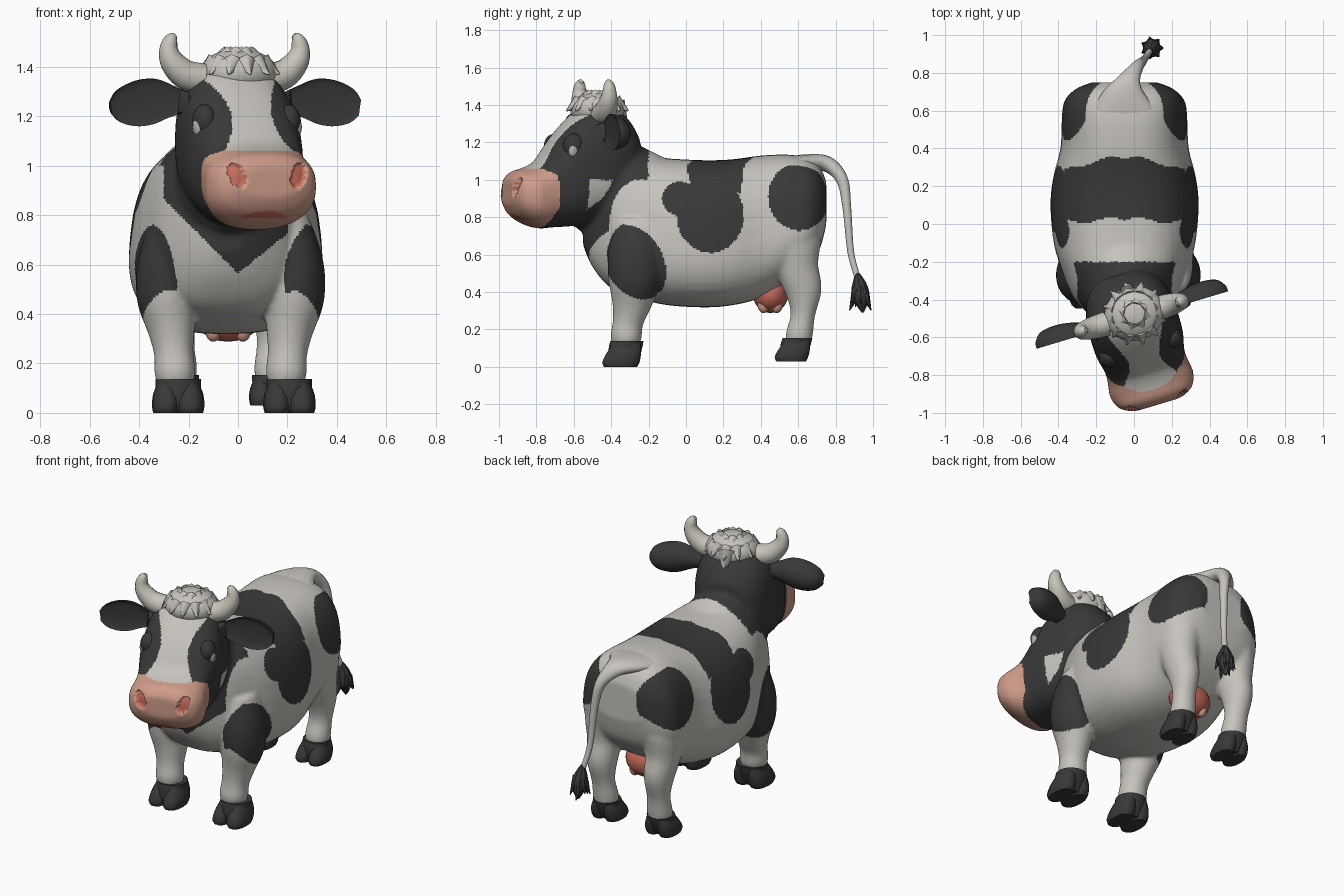
import bpy, bmesh
from math import sin, cos, pi, radians
from mathutils import Vector, Matrix

if "Cube" in bpy.data.objects:
    bpy.data.objects.remove(bpy.data.objects["Cube"])

X, Y, Z = Vector((1, 0, 0)), Vector((0, 1, 0)), Vector((0, 0, 1))
HEAD = Matrix.Translation((-.02, -.47, 0)) @ Matrix.Rotation(radians(16.7), 4, 'Z')
TO_HEAD = HEAD.inverted()
MID = -.05          # the body sits a little to one side


def material(name, r, g, b):
    m = bpy.data.materials.new(name)
    m.use_nodes = True
    m.diffuse_color = (r, g, b, 1)
    bsdf = next(n for n in m.node_tree.nodes if n.type == 'BSDF_PRINCIPLED')
    bsdf.inputs["Base Color"].default_value = (r, g, b, 1)
    bsdf.inputs["Roughness"].default_value = .8
    return m


WHITE = material("warm white hide", .57, .55, .51)
BLACK = material("black hide", .04, .04, .04)
PINK = material("pink muzzle", .62, .33, .25)
RED = material("red skin", .58, .15, .105)
HORN = material("horn cream", .57, .55, .49)
EYE = material("eye grey", .42, .43, .42)


def power(v, e):
    return abs(v) ** e * (1 if v > 0 else -1)


def smooth_rows(rows, k):
    """Catmull-Rom interpolation through the stations."""
    out = []
    for i in range(len(rows) - 1):
        quad = rows[max(i - 1, 0)], rows[i], rows[i + 1], rows[min(i + 2, len(rows) - 1)]
        for t in (j / k for j in range(k)):
            out.append([.5 * (2 * q + (r - p) * t + (2 * p - 5 * q + 4 * r - s) * t * t
                              + (3 * q - p - 3 * r + s) * t ** 3) for p, q, r, s in zip(*quad)])
    return out + [list(rows[-1])]


def loft(bm, rows, side=X, axis=None, seg=24, e=1, egg=0, k=4, m=Matrix()):
    """Closed tube through stations (x, y, z, half width, half height)."""
    rows = smooth_rows(rows, k)
    rings = []
    for i, row in enumerate(rows):
        c = Vector(row[:3])
        a = axis or (Vector(rows[min(i + 1, len(rows) - 1)][:3])
                     - Vector(rows[max(i - 1, 0)][:3])).normalized()
        s = (side - a * side.dot(a)).normalized()
        n = s.cross(a)
        ring = []
        for j in range(seg):
            u, v = power(cos(2 * pi * j / seg), e), power(sin(2 * pi * j / seg), e)
            p = c + s * (max(row[3], .002) * u * (1 - egg * v)) + n * (max(row[4], .002) * v)
            ring.append(bm.verts.new(m @ p))
        rings.append(ring)
    for a, b in zip(rings, rings[1:]):
        for j in range(seg):
            bm.faces.new((a[j], a[j - 1], b[j - 1], b[j]))
    bm.faces.new(rings[0])
    bm.faces.new(rings[-1])


def ball(bm, pos, size, m=Matrix()):
    bmesh.ops.create_uvsphere(bm, u_segments=20, v_segments=12, radius=1,
                              matrix=m @ Matrix.Translation(pos) @ Matrix.Diagonal((*size, 1)))


def spike(bm, base, direction, length, radius, m=Matrix()):
    d = Vector(direction).normalized()
    turn = d.to_track_quat('Z', 'Y').to_matrix().to_4x4()
    bmesh.ops.create_cone(bm, cap_ends=True, segments=6, radius1=radius, radius2=radius * .1, depth=length,
                          matrix=m @ Matrix.Translation(Vector(base) + d * length / 2) @ turn)


def finish(name, bm, mats, angle=40):
    bmesh.ops.recalc_face_normals(bm, faces=bm.faces[:])
    me = bpy.data.meshes.new(name)
    bm.to_mesh(me)
    bm.free()
    for mt in mats:
        me.materials.append(mt)
    me.shade_smooth()
    me.set_sharp_from_angle(angle=radians(angle))
    ob = bpy.data.objects.new(name, me)
    bpy.context.scene.collection.objects.link(ob)
    return ob


def slices(table, x=0):
    """Turn (y, top, bottom, half width) into loft stations."""
    return [(x, y, (t + b) / 2, w, (t - b) / 2) for y, t, b, w in table]


# Skin: trunk, neck, head and legs fused into one surface
bm = bmesh.new()
loft(bm, slices([(-.55, .95, .65, .08), (-.50, 1.02, .535, .16), (-.40, 1.10, .42, .26),
                 (-.25, 1.13, .365, .325), (-.1, 1.115, .33, .37), (.1, 1.105, .318, .387),
                 (.25, 1.11, .33, .372), (.4, 1.13, .37, .335), (.55, 1.135, .46, .328),
                 (.65, 1.115, .54, .315), (.715, 1.07, .63, .255), (.75, .99, .76, .17)], MID),
     axis=Y, seg=40, e=.76, egg=.1)
loft(bm, [(MID, -.12, .85, .28, .25), (-.04, -.3, .9, .25, .28), (-.03, -.46, .98, .21, .27)], seg=32)
loft(bm, slices([(-.508, 1.0, .87, .13), (-.47, 1.045, .805, .2), (-.40, 1.068, .76, .23),
                 (-.33, 1.11, .74, .222), (-.27, 1.20, .745, .218), (-.18, 1.31, .75, .238),
                 (-.08, 1.39, .76, .242), (.03, 1.40, .79, .235), (.14, 1.34, .85, .195),
                 (.21, 1.24, .95, .12)]), axis=Y, seg=40, e=.78, m=HEAD)
front_leg = [(.22, -.32, .10, .065, .065), (.225, -.32, .16, .084, .084), (.23, -.31, .24, .08, .082),
             (.24, -.29, .34, .097, .108), (.255, -.275, .46, .124, .142), (.255, -.265, .6, .122, .152),
             (.22, -.25, .77, .1, .13)]
hind_leg = [(.19, .595, .11, .06, .06), (.19, .605, .17, .076, .073), (.195, .625, .28, .07, .066),
            (.2, .627, .41, .086, .1), (.205, .595, .53, .1, .115), (.2, .57, .68, .122, .155),
            (.17, .56, .85, .1, .14)]
for s in (-1, 1):
    for path, mid in ((front_leg, -.03), (hind_leg, MID)):
        loft(bm, [(mid + s * r[0], *r[1:]) for r in path])
skin = finish("body_skin", bm, [])
fuse = skin.modifiers.new("fuse", 'REMESH')
fuse.mode = 'VOXEL'
fuse.voxel_size = .01
relax = skin.modifiers.new("relax", 'SMOOTH')
relax.iterations = 18
bpy.context.view_layer.update()
me = bpy.data.meshes.new_from_object(skin.evaluated_get(bpy.context.evaluated_depsgraph_get()))
skin.modifiers.clear()
skin.data = me
me.materials.clear()
for mt in (WHITE, BLACK, PINK, RED):
    me.materials.append(mt)


def oval(a, b, ca, cb, ra, rb):
    return ((a - ca) / ra) ** 2 + ((b - cb) / rb) ** 2 < 1


def in_nostril(h):
    return h.y < -.40 and oval(abs(h.x) - .25 * (h.z - .96), h.z, .13, .96, .032, .05)


def hide_colour(w):
    """Index of the hide colour at a point of the skin."""
    h, z, x, y = TO_HEAD @ w, w.z, abs(w.x - MID), w.y
    if in_nostril(h) or (h.y < -.35 and oval(h.x, z + 1.5 * h.x ** 2, 0, .803, .095, .014)):
        return 3
    if z < 1.06 - .5 * max(0, h.y + .36) and h.y < -.275 - .6 * max(0, .85 - z) - .4 * max(0, z - .98):
        return 2
    if z > 1.0 and h.y < 0 and abs(h.x) < .085 + 3 * (z - 1.2) ** 2:
        return 0
    if h.y < -.12 and z > .7:
        return 1
    collar = y < -.2 - min(.22, 1.1 * max(0, .92 - z)) and x < (.25 if z < 1 else .3) \
        and z > .565 + (1 if w.x < 0 else .8) * abs(w.x)
    wave = .015 * sin(22 * x)
    saddle = (.02 + wave < y < .29 + wave + .3 * (z - .95) and z > .93) \
        or oval(y, z, .13, .81, .18, .2) or oval(y, z, -.03, .9, .1, .09)
    hip = x > .12 + 3.5 * (z - .92) ** 2 and oval(y, z, .605, .91, .165, .18)
    shoulder = abs(w.x + .02) > .205 + 2 * (z - .55) ** 2 \
        and oval(y + .25 * (z - .57), z, -.28, .56, .165, .2)
    return int(collar or saddle or hip or shoulder)


for p in me.polygons:
    p.material_index = hide_colour(p.center)
push = HEAD.to_3x3() @ Y * .03
for v in me.vertices:
    if in_nostril(TO_HEAD @ v.co):
        v.co += push
me.shade_smooth()

# Hooves: two toes and a pastern each
for s, side in ((-1, "right"), (1, "left")):
    for end, mid, off, y, z, f in (("front", -.017, .225, -.35, 0, 1), ("hind", MID, .19, .562, .03, .9)):
        bm = bmesh.new()
        x = mid + s * off
        for toe in (-1, 1):
            tx = x + toe * .05 * f
            loft(bm, [(tx, y, z, .05 * f, .09 * f), (tx, y + .002, z + .025, .056 * f, .102 * f),
                      (tx - toe * .003, y + .018, z + .075 * f, .055 * f, .094 * f),
                      (tx - toe * .01, y + .034, z + .125 * f, .042 * f, .076 * f)],
                 axis=Z, seg=14, e=.85, k=2)
        loft(bm, [(x, y + .012, z + .01, .07 * f, .07 * f), (x, y + .022, z + .08, .09 * f, .09 * f),
                  (x, y + .034, z + .138 * f, .092 * f, .09 * f)], axis=Z, seg=18, k=2)
        finish(f"{end}_{side}_hoof", bm, [BLACK])

# Ears, horns and eyes
for s, side in ((-1, "right"), (1, "left")):
    bm = bmesh.new()
    loft(bm, [(s * .18, 0, 1.25, .045, .035), (s * .26, 0, 1.26, .065, .06), (s * .34, 0, 1.262, .085, .09),
              (s * .42, 0, 1.25, .09, .092), (s * .49, 0, 1.24, .075, .068),
              (s * .525, 0, 1.235, .035, .03)], side=Y, seg=20)
    for v in bm.verts:
        if v.co.y < 0 and abs(v.co.x) > .22:
            v.co.y *= -.15         # scooped front
        v.co.y -= .04
    bmesh.ops.transform(bm, matrix=HEAD, verts=bm.verts[:])
    finish(f"{side}_ear", bm, [BLACK], 60)

    bm = bmesh.new()
    loft(bm, [(s * x, -.02, z, r, r) for x, z, r in
              ((.14, 1.35, .065), (.21, 1.37, .06), (.262, 1.42, .05), (.278, 1.47, .038),
               (.267, 1.51, .028), (.25, 1.528, .012))], side=Y, seg=14, m=HEAD)
    finish(f"{side}_horn", bm, [HORN])

    bm = bmesh.new()
    ball(bm, (s * .177, -.188, 1.18), (.05, .06, .068), HEAD)
    finish(f"{side}_eyelid", bm, [BLACK])
    bm = bmesh.new()
    ball(bm, (s * .207, -.2, 1.157), (.022, .028, .042), HEAD)
    finish(f"{side}_eye", bm, [EYE])

# Curly forelock
bm = bmesh.new()
ball(bm, (.02, -.01, 1.375), (.16, .145, .098), HEAD)
for count, ring, z, drop, shift in ((12, .1, 1.418, -.7, 0), (8, .045, 1.445, -.35, .3)):
    for i in range(count):
        a = 2 * pi * i / count + shift
        spike(bm, (.02 + ring * cos(a), -.01 + ring * sin(a), z), (cos(a), sin(a), drop), .085, .04, HEAD)
spike(bm, (.02, .09, 1.4), (0, .6, -1), .13, .06, HEAD)
finish("forelock", bm, [WHITE], 60)

# Udder and teats
bm = bmesh.new()
ball(bm, (MID + .01, .452, .39), (.135, .095, .102))
finish("udder", bm, [RED])
bm = bmesh.new()
for sx in (-1, 1):
    for y in (.415, .485):
        ball(bm, (MID + .01 + sx * .06, y, .33), (.032, .032, .042))
finish("teats", bm, [PINK])

# Tail and tuft
bm = bmesh.new()
loft(bm, [(MID, .54, 1.08, .19, .045), (-.048, .66, 1.092, .135, .045), (-.025, .76, 1.082, .062, .042),
          (.02, .835, 1.0, .032, .032), (.045, .86, .85, .023, .023), (.06, .88, .62, .018, .018),
          (.08, .91, .5, .016, .016), (.09, .925, .44, .014, .014)], seg=16, k=5)
finish("tail", bm, [WHITE], 60)
bm = bmesh.new()
loft(bm, [(.085, .915, .5, .012, .012), (.09, .925, .45, .036, .036), (.095, .932, .39, .05, .05),
          (.1, .94, .34, .035, .035), (.1, .945, .29, .006, .006)], seg=9, k=2)
for i in range(7):
    a = 2 * pi * i / 7
    spike(bm, (.095 + .028 * cos(a), .932 + .028 * sin(a), .42 - .02 * (i % 3)),
          (.4 * cos(a), .4 * sin(a), -1), .085, .024)
finish("tail_tuft", bm, [BLACK], 30)
